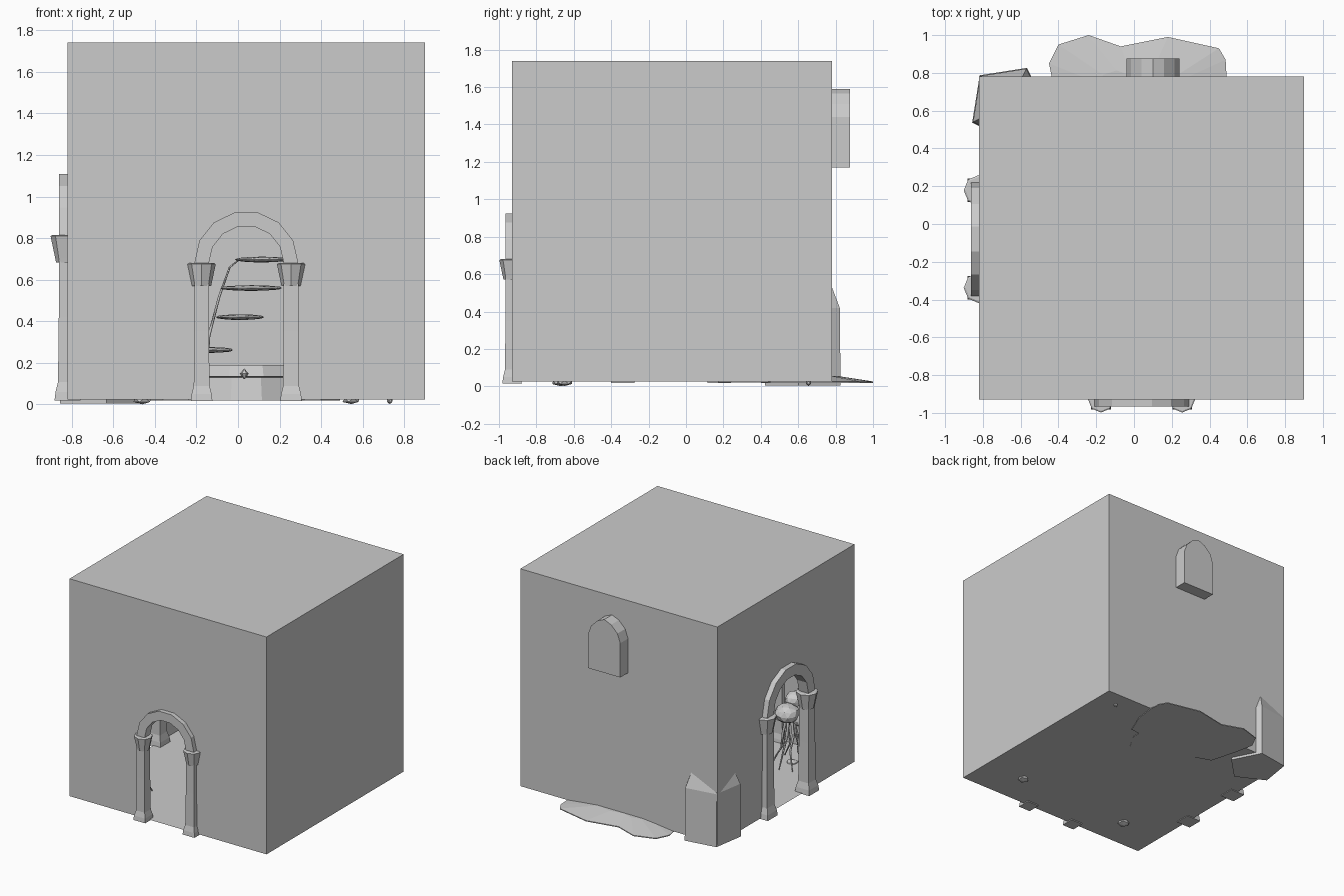
import bpy, bmesh, random
from math import pi, sin, cos
from mathutils import Matrix, Vector

if "Cube" in bpy.data.objects:
    bpy.data.objects.remove(bpy.data.objects["Cube"])

random.seed(4)
X0, X1, Y0, Y1, Z0, Z1 = -0.82, 0.90, -0.93, 0.78, 0.025, 1.74
I = Matrix.Identity(4)


def add(name, bm, mat=I, normals=True):
    if normals:
        bmesh.ops.recalc_face_normals(bm, faces=bm.faces[:])
    me = bpy.data.meshes.new(name)
    bm.to_mesh(me)
    bm.free()
    me.transform(mat)
    ob = bpy.data.objects.new(name, me)
    bpy.context.collection.objects.link(ob)
    return ob


def poly(name, *outlines):
    bm = bmesh.new()
    for pts in outlines:
        bm.faces.new([bm.verts.new(p) for p in pts])
    return add(name, bm, normals=False)


def loft(name, rings, mat=I, caps=True, loop=False):
    bm = bmesh.new()
    vr = [[bm.verts.new(p) for p in r] for r in rings]
    n = len(vr[0])
    pairs = list(zip(vr, vr[1:])) + ([(vr[-1], vr[0])] if loop else [])
    for a, b in pairs:
        for i in range(n):
            bm.faces.new((a[i], a[(i + 1) % n], b[(i + 1) % n], b[i]))
    if caps and not loop:
        bm.faces.new(vr[0][::-1])
        bm.faces.new(vr[-1])
    return add(name, bm, mat)


def ring(c, r, z, n, a0=0.0):
    return [(c[0] + r * cos(a0 + 2 * pi * i / n), c[1] + r * sin(a0 + 2 * pi * i / n), z)
            for i in range(n)]


def turned(name, c, profile, n, a0=0.0, mat=I, caps=True):
    return loft(name, [ring(c, r, z, n, a0) for r, z in profile], mat, caps)


def blob(name, loc, scale, sub=2, jitter=0.06):
    bm = bmesh.new()
    bmesh.ops.create_icosphere(bm, subdivisions=sub, radius=1)
    for v in bm.verts:
        v.co *= 1 + random.uniform(-jitter, jitter)
    return add(name, bm, Matrix.Translation(loc) @ Matrix.Diagonal((*scale, 1)))


def tube(name, pts, r):
    cu = bpy.data.curves.new(name, 'CURVE')
    cu.dimensions = '3D'
    cu.bevel_depth = r
    cu.bevel_resolution = 0
    sp = cu.splines.new('POLY')
    sp.points.add(len(pts) - 1)
    for i, p in enumerate(pts):
        sp.points[i].co = (*p, 1)
        sp.points[i].radius = 1 - 0.7 * i / (len(pts) - 1)
    bpy.context.collection.objects.link(bpy.data.objects.new(name, cu))


# Room shell: thin walls with arched doorways and a window opening
def hole(s):
    arc = [(-0.18 * cos(pi * i / 7) * s, (0.68 + 0.18 * sin(pi * i / 7)) * s) for i in range(8)]
    return [(-0.18 * s, Z0)] + arc + [(0.18 * s, Z0)]


FX, LY = 0.04, -0.08
poly('floor', [(X0, Y0, Z0), (X1, Y0, Z0), (X1, Y1, Z0), (X0, Y1, Z0)])
poly('ceiling', [(X0, Y0, Z1), (X1, Y0, Z1), (X1, Y1, Z1), (X0, Y1, Z1)])
poly('right_wall', [(X1, Y0, Z0), (X1, Y1, Z0), (X1, Y1, Z1), (X1, Y0, Z1)])
poly('front_wall', [(X0, Y0, Z0)] + [(FX + u, Y0, z) for u, z in hole(1)]
     + [(X1, Y0, Z0), (X1, Y0, Z1), (X0, Y0, Z1)])
poly('left_wall', [(X0, Y0, Z0)] + [(X0, LY + u, z) for u, z in hole(1.2)]
     + [(X0, Y1, Z0), (X0, Y1, Z1), (X0, Y0, Z1)])

WX = 0.10
half = [(0, 1.17), (0.14, 1.17), (0.14, 1.44), (0.115, 1.51), (0.06, 1.565), (0, 1.59)]
poly('back_wall', *[[(WX + s * u, Y1, z) for u, z in half]
                    + [(WX, Y1, Z1), (e, Y1, Z1), (e, Y1, Z0), (WX, Y1, Z0)]
                    for s, e in ((1, X1), (-1, X0))])

# Pointed window niche and its backing panel
win = half + [(-u, z) for u, z in half[:0:-1] if u]
loft('window_niche', [[(WX + u, y, z) for u, z in win] for y in (Y1, 0.862)], caps=False)
loft('window_panel', [[(WX + u, y, z) for u, z in win] for y in (0.862, 0.877)])


# Doorways: arch ring, square columns with flared feet, eight-sided capitals
def doorway(side, mat):
    rings = []
    for i in range(8):
        a = pi * i / 7
        rings.append([(-r * cos(a), y, 0.68 + r * sin(a))
                      for r, y in ((0.18, -0.035), (0.25, -0.035), (0.25, 0.035), (0.18, 0.035))])
    loft(side + '_arch', rings, mat)
    for s, tag in ((-1, '_a'), (1, '_b')):
        c = (s * 0.215, 0)
        q = 2 ** 0.5
        turned(side + '_column' + tag, c, [(0.052 * q, 0.016), (0.048 * q, 0.05), (0.038 * q, 0.09),
               (0.035 * q, 0.35), (0.035 * q, 0.58)], 4, pi / 4, mat)
        turned(side + '_capital' + tag, c, [(0.046, 0.57), (0.05, 0.59), (0.068, 0.675),
               (0.06, 0.68)], 8, 0, mat)


doorway('front', Matrix.Translation((FX, Y0, 0)))
doorway('left', Matrix.Translation((X0, LY, 0)) @ Matrix.Rotation(-pi / 2, 4, 'Z') @ Matrix.Scale(1.2, 4))

# Five-sided stone block standing in the back left corner
turned('corner_stone', (-0.665, 0.635), [(0.215, 0.005), (0.21, 0.42), (0.15, 0.56)], 5, 0.75 * pi)

# Flat mound spilling out beneath the back wall
edge = [(0.49, 0.78), (0.485, 0.87), (0.45, 0.93), (0.18, 0.99), (-0.07, 0.94), (-0.24, 1.0),
        (-0.40, 0.95), (-0.45, 0.85), (-0.42, 0.7), (-0.36, 0.48), (-0.13, 0.4), (0.15, 0.42),
        (0.40, 0.45), (0.47, 0.62)]
mid = Vector((0.03, 0.66))
inner = [mid + (Vector(p) - mid) * 0.45 for p in edge]
loft('ground_mound', [[(x, y, 0.019) for x, y in edge], [(x, y, 0.026) for x, y in edge],
                      [(p.x, p.y, 0.055) for p in inner]])

# Basin with an ornament on its front
turned('basin', (0.04, 0.45), [(0.29, 0.02), (0.27, 0.13), (0.32, 0.135), (0.30, 0.19), (0.25, 0.19),
                               (0.23, 0.12)], 12, pi / 12)
turned('basin_drop', (0.03, 0.12), [(0.002, 0.122), (0.02, 0.148), (0.002, 0.172)], 6)

# Curved stem with flat leaf-like ledges
tube('stem', [(-0.16, 0.6, 0.05), (-0.14, 0.6, 0.33), (-0.09, 0.6, 0.52), (-0.04, 0.6, 0.66),
              (0.01, 0.6, 0.70), (0.2, 0.6, 0.69)], 0.008)
for a, b, z in ((-0.24, -0.02, 0.262), (-0.11, 0.13, 0.42), (-0.09, 0.22, 0.56), (-0.02, 0.25, 0.697)):
    blob('ledge', ((a + b) / 2, 0.6, z), ((b - a) / 2, 0.08, 0.014), 2, 0.02)

# Boulder pile with roots in the front left corner
for x, y, z, r in ((-0.48, -0.58, 0.45, 0.09), (-0.40, -0.66, 0.40, 0.08), (-0.56, -0.66, 0.40, 0.08),
                   (-0.47, -0.68, 0.52, 0.07)):
    blob('boulder', (x, y, z), (r, r, r * 0.8))
for i in range(9):
    a = 2 * pi * i / 9
    p = [(-0.48 + r * cos(a + k), -0.64 + r * sin(a + k), z)
         for r, z, k in ((0.04, 0.4, 0), (0.07, 0.28, 0.2), (0.08, 0.16, -0.1), (0.15, 0.035, 0.1))]
    tube('root', p, 0.014)

# Small stones set in the floor
for x, y, r in ((0.545, -0.65, 0.045), (-0.46, -0.67, 0.05), (0.73, 0.655, 0.015)):
    blob('floor_stone', (x, y, 0.022), (r, r, 0.021), 1)
